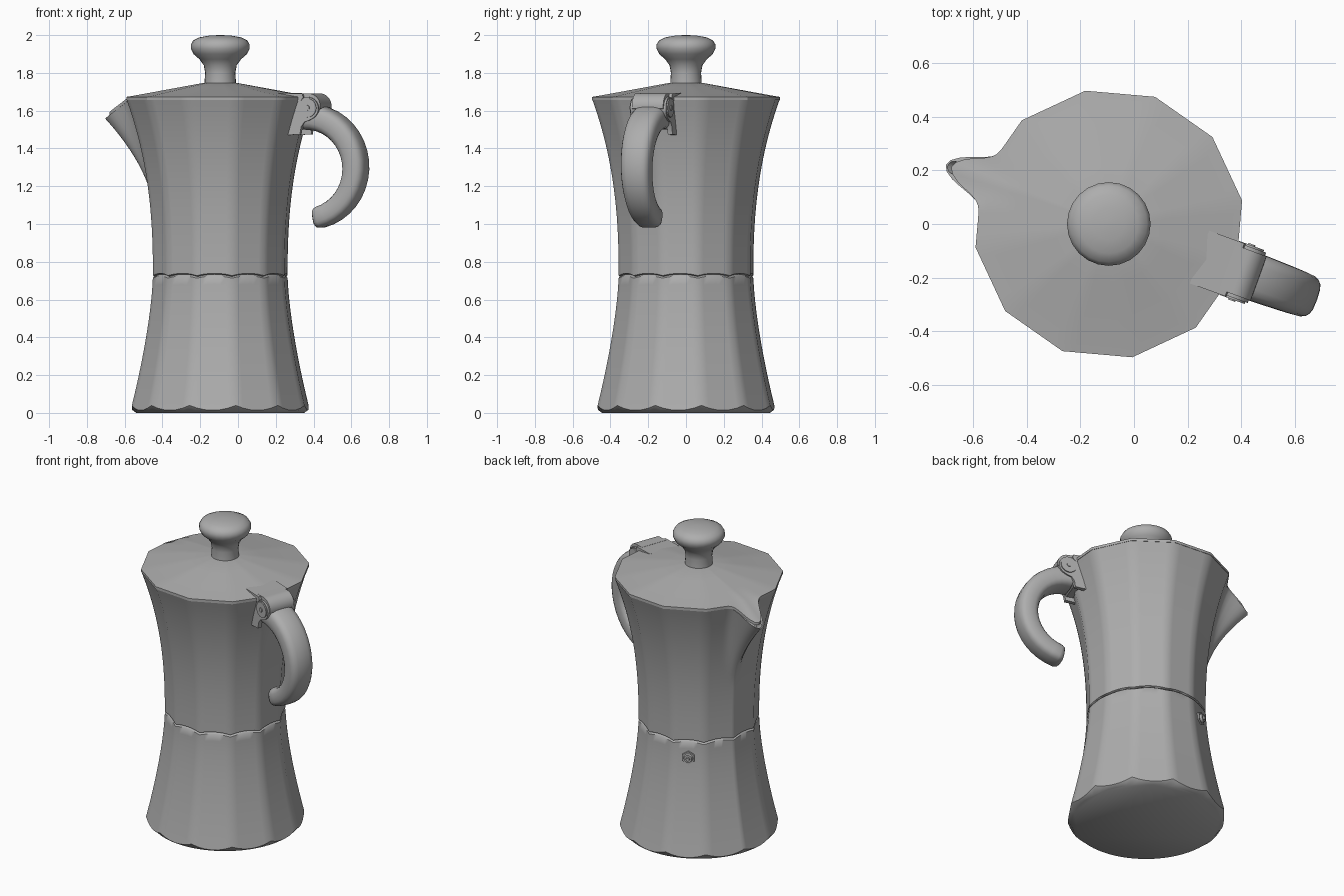
import bpy, bmesh
from math import sin, cos, pi, radians, exp
from mathutils import Vector

if "Cube" in bpy.data.objects:
    bpy.data.objects.remove(bpy.data.objects["Cube"])

CX = -0.094           # pot axis
SPOUT = 160           # spout direction in degrees, handle is opposite
MID = cos(pi / 12)    # face-centre radius of a unit 12-gon

# column angles: corners of the 12-gon plus extra columns round the spout
ANGLES = sorted(set(range(10, 370, 5)) | set(range(SPOUT - 18, SPOUT + 19, 2)))

# dark metal
METAL = bpy.data.materials.new("dark_metal")
METAL.diffuse_color = (0.42, 0.42, 0.42, 1)
METAL.use_nodes = True
METAL.node_tree.nodes["Principled BSDF"].inputs["Base Color"].default_value = METAL.diffuse_color


def finish(name, bm, angle=42):
    bmesh.ops.recalc_face_normals(bm, faces=bm.faces)
    me = bpy.data.meshes.new(name)
    bm.to_mesh(me)
    bm.free()
    ob = bpy.data.objects.new(name, me)
    bpy.context.collection.objects.link(ob)
    smooth(ob, angle)
    return ob


def smooth(ob, angle=42):
    bpy.ops.object.select_all(action='DESELECT')
    ob.select_set(True)
    bpy.context.view_layer.objects.active = ob
    bpy.ops.object.shade_smooth_by_angle(angle=radians(angle))
    if not ob.data.materials:
        ob.data.materials.append(METAL)


def loft(name, rings, angle=42):
    """Skin a list of closed rings and cap both ends."""
    bm = bmesh.new()
    vr = [[bm.verts.new(p) for p in ring] for ring in rings]
    n = len(vr[0])
    for a, b in zip(vr, vr[1:]):
        for i in range(n):
            j = (i + 1) % n
            bm.faces.new((a[i], a[j], b[j], b[i]))
    bm.faces.new(vr[0])
    bm.faces.new(vr[-1])
    return finish(name, bm, angle)


def facet(a):
    """12-gon radius factor at angle a (1 at corners)."""
    return MID / cos(radians((a - 10) % 30 - 15))


def bump(a):
    """Spout weight at angle a."""
    return exp(-(abs(a - SPOUT) / 7.3) ** 2.4)


def ring(fn):
    """Ring from fn(angle) -> (radius, z)."""
    out = []
    for a in ANGLES:
        r, z = fn(a)
        out.append((CX + r * cos(radians(a)), r * sin(radians(a)), z))
    return out


def low_r(z):
    return 0.362 + 0.113 * max(0, (0.73 - z) / 0.69) ** 1.52


def up_r(z):
    return 0.362 + 0.142 * max(0, (z - 0.73) / 0.93) ** 2.4


def seam(a):
    """Wavy height of the joint between the chambers."""
    return 0.735 - 0.35 * (facet(a) - MID)


# lower chamber: flared 12-gon with a round foot and a chamfered top edge
def low_row(t):
    def fn(a):
        z0, z1 = 0.014 + 0.75 * (facet(a) - MID), seam(a) - 0.01
        z = z0 + (z1 - z0) * t
        return low_r(z) * facet(a), z
    return ring(fn)


loft("lower_chamber", [ring(lambda a: (0.445, 0))] + [low_row(i / 16) for i in range(17)]
     + [ring(lambda a: (0.35 * facet(a), seam(a) - 0.001))], 50)


# upper chamber: flares upward and swells into the spout
def up_row(t):
    def fn(a):
        w = bump(a)
        z0, z1 = seam(a) + 0.004, 1.657 - 0.1 * w
        z = z0 + (z1 - z0) * t
        swell = 0.178 * max(0, (t - 0.43) / 0.57) ** 1.75
        return up_r(z) * facet(a) + swell * w, z
    return ring(fn)


chamber = loft("upper_chamber", [ring(lambda a: (0.35 * facet(a), seam(a) - 0.001))]
               + [up_row(i / 24) for i in range(25)]
               + [ring(lambda a: (0.45 * facet(a), 1.657))])

# spout opening
sd = Vector((cos(radians(SPOUT)), sin(radians(SPOUT)), 0))
axis = (sd * 0.8 + Vector((0, 0, 0.6))).normalized()
bpy.ops.mesh.primitive_cylinder_add(
    vertices=20, radius=0.024, depth=0.14,
    location=Vector((CX, 0, 0)) + sd * 0.622 + Vector((0, 0, 1.578)),
    rotation=axis.to_track_quat('Z', 'Y').to_euler())
cutter = bpy.context.object
cutter.name = "spout_cutter"
cutter.hide_render = True
cutter.data.materials.append(METAL)
mod = chamber.modifiers.new("hole", 'BOOLEAN')
mod.operation = 'DIFFERENCE'
mod.solver = 'EXACT'
mod.object = cutter
bpy.ops.object.select_all(action='DESELECT')
chamber.select_set(True)
bpy.context.view_layer.objects.active = chamber
bpy.ops.object.modifier_apply(modifier=mod.name)
bpy.data.objects.remove(cutter)


# lid: shallow 12-sided cone that reaches out over the spout
def lid_edge(z):
    return ring(lambda a: (0.505 * facet(a) + 0.12 * bump(a), z - 0.083 * bump(a)))


def lid_row(r):
    return ring(lambda a: (r * facet(a), 1.672 + 0.075 * (0.505 - r) / 0.415))


loft("lid", [ring(lambda a: (0.45 * facet(a), 1.656)), lid_edge(1.656), lid_edge(1.673)]
     + [lid_row(r) for r in (0.47, 0.35, 0.22, 0.09)], 30)

# knob
KNOB = [(.083, 1.735), (.083, 1.755), (.08, 1.80), (.087, 1.84), (.11, 1.872), (.142, 1.9),
        (.156, 1.928), (.156, 1.95), (.143, 1.972), (.11, 1.988), (.06, 1.997), (.012, 2.0)]
loft("lid_knob", [[(CX + r * cos(i * pi / 12), r * sin(i * pi / 12), z) for i in range(24)]
                  for r, z in KNOB])

# handle frame: u outwards, v sideways
ha = radians(SPOUT - 180)


def P(u, v, z):
    return (CX + u * cos(ha) - v * sin(ha), u * sin(ha) + v * cos(ha), z)


def plate(name, outline, v0, v1):
    return loft(name, [[P(u, v, z) for u, z in outline] for v in (v0, v1)], 30)


def arc(u, z, r, a0, a1, n):
    return [(u + r * cos(radians(a0 + (a1 - a0) * i / n)),
             z + r * sin(radians(a0 + (a1 - a0) * i / n))) for i in range(n + 1)]


# curved grip with rounded section
rings = []
N = 18
steps = [(i / N, 1) for i in range(N + 1)] + [(1.025, 0.9), (1.035, 0.7)]
for t, s in steps:
    a = radians(90 - 165 * t)
    w, h = (0.092 - 0.02 * t) * s, (0.07 - 0.012 * t) * s
    sec = []
    for i in range(20):
        q = 2 * pi * i / 20
        c, d = cos(q), sin(q)
        c = abs(c) ** 0.6 * (1 if c > 0 else -1)
        d = abs(d) ** 0.7 * (1 if d > 0 else -1)
        r = 0.27 + h * d
        sec.append(P(0.494 + r * cos(a), w * c, 1.297 + r * sin(a)))
    rings.append(sec)
loft("handle_grip", rings, 45)

# hinge: body mount, side ears, pins, lid tab and knuckle
plate("handle_mount", [(.38, 1.655), (.38, 1.5), (.48, 1.5), (.515, 1.53), (.56, 1.56),
                       (.56, 1.64), (.5, 1.655)], -0.075, 0.075)
EAR = [(.42, 1.66), (.40, 1.47), (.485, 1.475), (.492, 1.515), (.51, 1.54), (.54, 1.55)] \
    + arc(.528, 1.612, .06, -55, 130, 14)
for side, s in (("left", 1), ("right", -1)):
    plate("hinge_ear_" + side, EAR, s * 0.074, s * 0.1)
    plate("hinge_boss_" + side, arc(.528, 1.615, .05, 0, 345, 23), s * 0.09, s * 0.107)
    plate("hinge_pin_" + side, arc(.528, 1.615, .014, 0, 330, 11), s * 0.1, s * 0.112)
plate("lid_tab", [(.36, 1.694), (.36, 1.665), (.49, 1.65), (.505, 1.67), (.5, 1.69)], -0.105, 0.105)
plate("hinge_knuckle", [(.47, 1.65), (.47, 1.692)] + arc(.527, 1.624, .068, 95, -10, 10) + [(.56, 1.59)],
      -0.088, 0.088)

# pressure valve on the face beside the spout
va = radians(115)
vd = Vector((cos(va), sin(va), 0))
for name, sides, r, r2, dist, depth in (("valve_nut", 6, .042, .042, .352, .03),
                                        ("valve_collar", 20, .03, .024, .372, .018),
                                        ("valve_tip", 16, .014, .011, .382, .02)):
    bpy.ops.mesh.primitive_cone_add(
        vertices=sides, radius1=r, radius2=r2, depth=depth,
        location=Vector((CX, 0, 0.625)) + vd * dist,
        rotation=vd.to_track_quat('Z', 'Y').to_euler())
    bpy.context.object.name = name
    smooth(bpy.context.object, 30)
